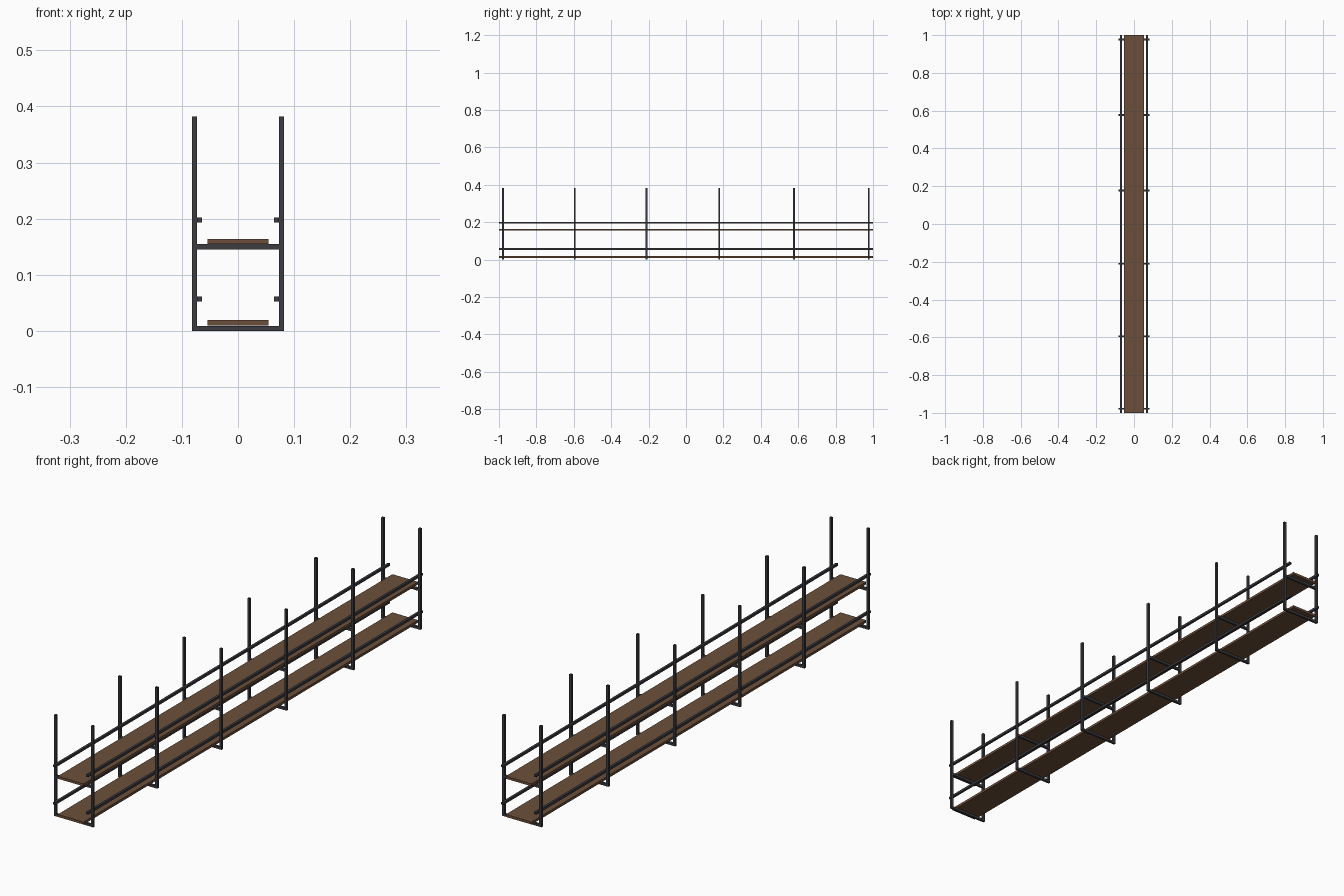
import bpy

if "Cube" in bpy.data.objects:
    bpy.data.objects.remove(bpy.data.objects["Cube"])


def material(name, rgb):
    m = bpy.data.materials.new(name)
    m.diffuse_color = (*rgb, 1.0)
    m.use_nodes = True
    m.node_tree.nodes["Principled BSDF"].inputs["Base Color"].default_value = m.diffuse_color
    return m


WOOD = material("brown wood", (0.15, 0.078, 0.043))
METAL = material("dark metal", (0.045, 0.045, 0.052))


def box(name, x, y, z, mat):
    """Axis-aligned box from (min, max) pairs."""
    bpy.ops.mesh.primitive_cube_add(size=1)
    ob = bpy.context.object
    ob.name = name
    for v in ob.data.vertices:
        v.co = [lo if c < 0 else hi for c, (lo, hi) in zip(v.co, (x, y, z))]
    ob.data.materials.append(mat)
    return ob


T = 0.0045  # half thickness of the metal bars

# Two walkway boards running the full length
for level, z in (("lower", 0.010), ("upper", 0.1545)):
    box(level + "_board", (-0.054, 0.054), (-1, 1), (z, z + 0.0095), WOOD)

# Hanging frames: two uprights and two cross bars each
for i, y in enumerate((-0.978, -0.595, -0.211, 0.177, 0.577, 0.977)):
    ys = (y - T, y + T)
    for side, s in (("left", -1), ("right", 1)):
        xs = sorted((s * 0.073, s * 0.082))
        box(f"{side}_upright_{i}", xs, ys, (0, 0.382), METAL)
    for level, z in (("lower", 0.0), ("upper", 0.1455)):
        box(f"{level}_cross_bar_{i}", (-0.073, 0.073), ys, (z, z + 0.009), METAL)

# Side rails just inside the uprights
for side, s in (("left", -1), ("right", 1)):
    xs = sorted((s * 0.064, s * 0.073))
    for level, z in (("lower", 0.0565), ("upper", 0.198)):
        box(f"{level}_{side}_rail", xs, (-1, 1), (z - T, z + T), METAL)
